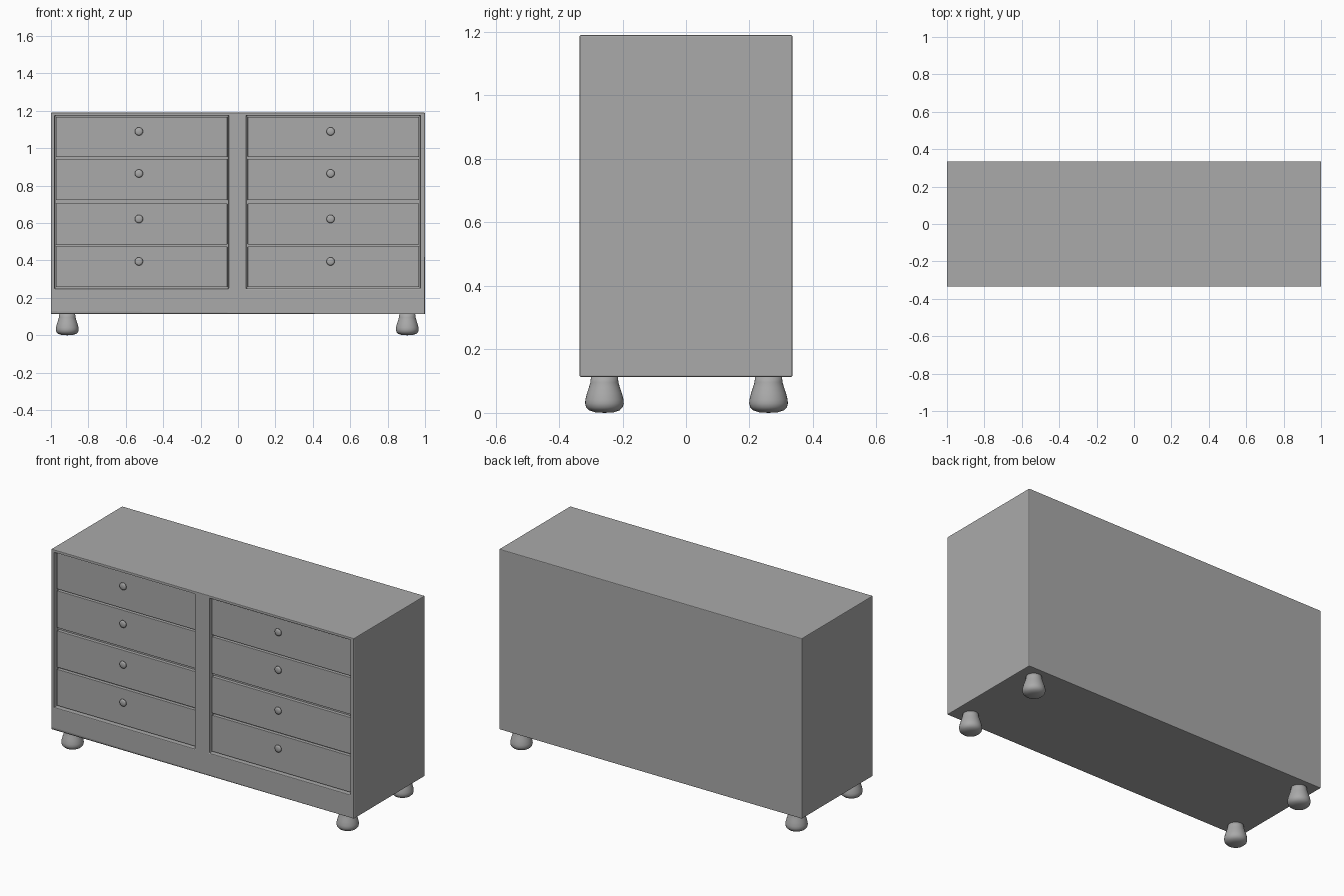
import bpy, bmesh, math
from mathutils import Matrix, Vector

if "Cube" in bpy.data.objects:
    bpy.data.objects.remove(bpy.data.objects["Cube"], do_unlink=True)

grey = bpy.data.materials.new("plain grey")
grey.use_nodes = True
GREY = (0.4, 0.4, 0.4, 1)
grey.diffuse_color = GREY
grey.node_tree.nodes["Principled BSDF"].inputs["Base Color"].default_value = GREY


def finish(name, bm):
    mesh = bpy.data.meshes.new(name)
    bmesh.ops.recalc_face_normals(bm, faces=bm.faces)
    bm.to_mesh(mesh)
    bm.free()
    mesh.materials.append(grey)
    obj = bpy.data.objects.new(name, mesh)
    bpy.context.collection.objects.link(obj)
    return obj


def box(name, low, high, bevel=0):
    low, high = Vector(low), Vector(high)
    bm = bmesh.new()
    place = Matrix.Translation((low + high) / 2) @ Matrix.Diagonal((*(high - low), 1))
    bmesh.ops.create_cube(bm, size=1, matrix=place)
    obj = finish(name, bm)
    if bevel:
        add_bevel(obj, bevel)
    return obj


def add_bevel(obj, width):
    mod = obj.modifiers.new("soft edges", 'BEVEL')
    mod.width = width
    mod.segments = 2
    mod.limit_method = 'ANGLE'


def lathe(name, profile, place, steps=32):
    """Spin (radius, height) points about the local z axis."""
    bm = bmesh.new()
    verts = [bm.verts.new((r, 0, z)) for r, z in profile]
    edges = [bm.edges.new(pair) for pair in zip(verts, verts[1:])]
    bmesh.ops.spin(bm, geom=verts + edges, axis=(0, 0, 1), cent=(0, 0, 0),
                   angle=2 * math.pi, steps=steps)
    bmesh.ops.remove_doubles(bm, verts=bm.verts, dist=0.0001)
    bmesh.ops.transform(bm, matrix=place, verts=bm.verts)
    obj = finish(name, bm)
    obj.data.shade_smooth()
    return obj


FRONT, FACE, BACK = -0.335, -0.32, 0.335
BAYS = {"right": (-0.98, -0.05), "left": (0.045, 0.975)}

# Carcass with two recessed drawer bays
carcass = box("carcass", (-1, FRONT, 0.113), (1, BACK, 1.19))
for side, (x0, x1) in BAYS.items():
    cutter = box(side + "_bay_cutter", (x0, FRONT - 0.1, 0.25), (x1, FACE + 0.02, 1.175))
    cutter.hide_render = True
    cutter.hide_viewport = True
    cutter.display_type = 'WIRE'
    cut = carcass.modifiers.new("bay", 'BOOLEAN')
    cut.object = cutter
    cut.solver = 'EXACT'
add_bevel(carcass, 0.004)

# Drawer fronts: bottom, top and knob height, from the top row down
ROWS = [(0.953, 1.168, 1.09), (0.722, 0.943, 0.865),
        (0.486, 0.704, 0.622), (0.257, 0.474, 0.395)]
KNOB = [(0.016, 0), (0.016, 0.004), (0.022, 0.007), (0.021, 0.011), (0.013, 0.014), (0, 0.015)]
for side, (x0, x1) in BAYS.items():
    for row, (z0, z1, knob_z) in enumerate(ROWS, 1):
        box(f"{side}_drawer_{row}", (x0 + 0.007, FACE, z0), (x1 - 0.007, FACE + 0.03, z1), 0.002)
        place = Matrix.Translation(((x0 + x1) / 2 - 0.015, FACE, knob_z)) @ Matrix.Rotation(math.pi / 2, 4, 'X')
        lathe(f"{side}_knob_{row}", KNOB, place, 20)

# Bun feet
FOOT = [(0, 0), (0.03, 0.002), (0.048, 0.008), (0.058, 0.018), (0.061, 0.03), (0.06, 0.042),
        (0.055, 0.062), (0.049, 0.08), (0.044, 0.097), (0.042, 0.118), (0, 0.118)]
for side, x in (("right", -0.913), ("left", 0.905)):
    for end, y in (("front", -0.257), ("back", 0.26)):
        lathe(f"{end}_{side}_foot", FOOT, Matrix.Translation((x, y, 0)))
